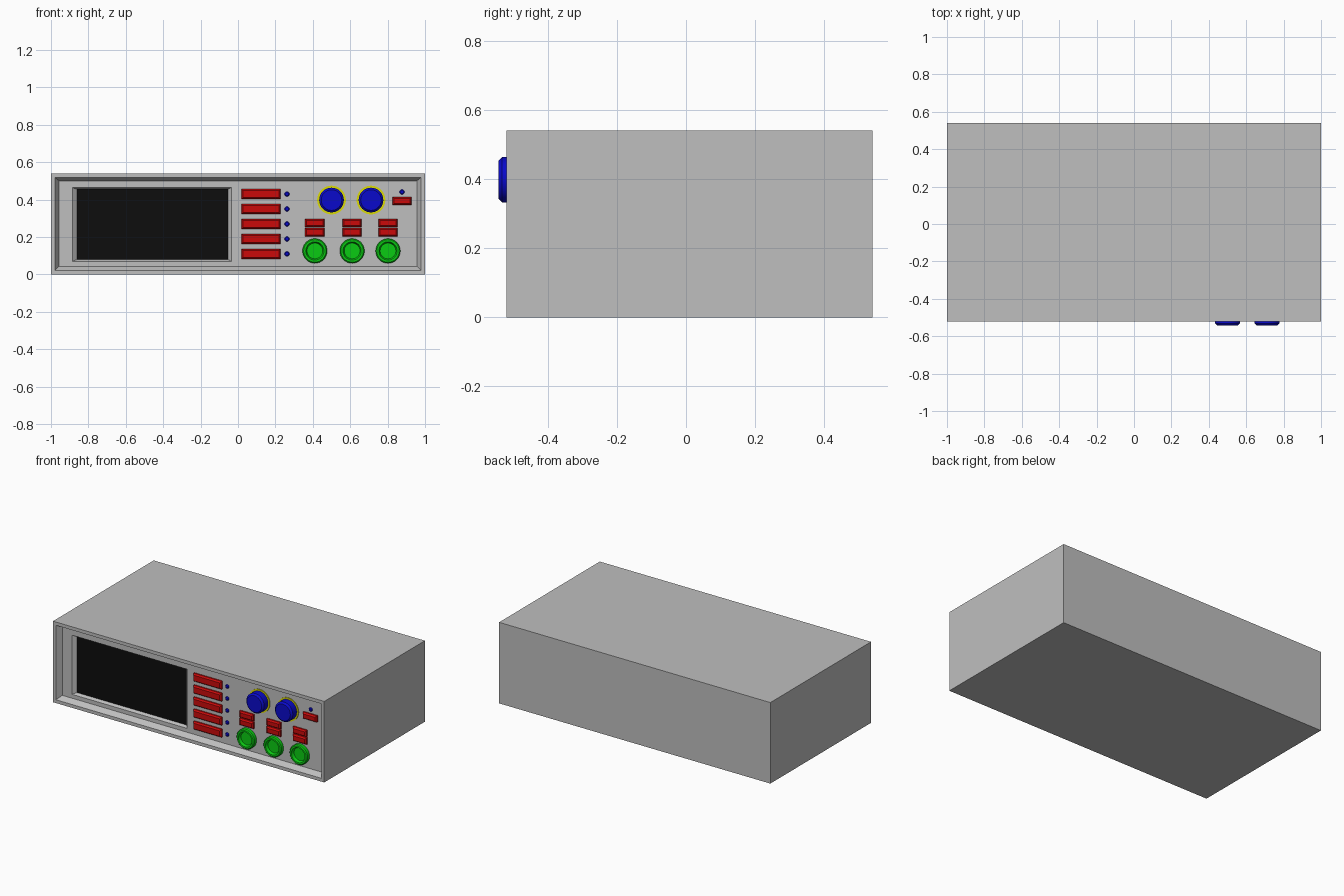
import bpy, bmesh
from math import cos, sin, pi, radians

if "Cube" in bpy.data.objects:
    bpy.data.objects.remove(bpy.data.objects["Cube"])


def material(name, colour):
    m = bpy.data.materials.new(name)
    m.use_nodes = True
    m.diffuse_color = (*colour, 1)
    m.node_tree.nodes["Principled BSDF"].inputs["Base Color"].default_value = (*colour, 1)
    return m


GREY = material("light grey", (0.52, 0.52, 0.52))
BLACK = material("screen black", (0.004, 0.004, 0.004))
RED = material("button red", (0.6, 0.003, 0.003))
BLUE = material("knob blue", (0.003, 0.003, 0.6))
GREEN = material("socket green", (0.003, 0.6, 0.006))
YELLOW = material("ring yellow", (0.7, 0.7, 0.003))


def loft(name, rings, mats, smooth=False):
    """Join a run of matching rings with quads and cap both ends."""
    bm = bmesh.new()
    loops = [[bm.verts.new(p) for p in ring] for ring in rings]
    bm.faces.new(loops[0])
    for a, b in zip(loops, loops[1:]):
        for i in range(len(a)):
            j = (i + 1) % len(a)
            bm.faces.new((a[i], a[j], b[j], b[i]))
    end = bm.faces.new(loops[-1])
    end.material_index = len(mats) - 1
    bmesh.ops.recalc_face_normals(bm, faces=bm.faces)
    me = bpy.data.meshes.new(name)
    bm.to_mesh(me)
    bm.free()
    for m in mats:
        me.materials.append(m)
    ob = bpy.data.objects.new(name, me)
    bpy.context.collection.objects.link(ob)
    if smooth:
        bpy.ops.object.select_all(action='DESELECT')
        ob.select_set(True)
        bpy.context.view_layer.objects.active = ob
        bpy.ops.object.shade_smooth_by_angle(angle=radians(30))
    return ob


def rect(x0, x1, z0, z1, y):
    return [(x0, y, z0), (x1, y, z0), (x1, y, z1), (x0, y, z1)]


def circle(x, z, r, y, n=32):
    return [(x + r * cos(2 * pi * i / n), y, z + r * sin(2 * pi * i / n)) for i in range(n)]


FRONT, BACK, PANEL = -0.52, 0.54, -0.485


def button(name, x, z, w, h):
    """Red key with a chamfered front."""
    def ring(inset, y):
        dx, dz = w / 2 - inset, h / 2 - inset
        return rect(x - dx, x + dx, z - dz, z + dz, y)
    loft(name, [ring(0, PANEL + 0.003), ring(0, PANEL - 0.01), ring(0.008, PANEL - 0.02)], [RED])


def turned(name, x, z, profile, mat):
    """Round part from (radius, height above panel) pairs."""
    loft(name, [circle(x, z, r, PANEL - h) for r, h in profile], [mat], True)


# Case with sloped front recess and sunken screen
loft("case", [
    rect(-1, 1, 0, 0.54, BACK),
    rect(-1, 1, 0, 0.54, FRONT),
    rect(-0.978, 0.978, 0.022, 0.518, FRONT),
    rect(-0.956, 0.956, 0.044, 0.5, PANEL),
    rect(-0.885, -0.035, 0.07, 0.464, PANEL),
    rect(-0.861, -0.054, 0.08, 0.456, PANEL + 0.02),
], [GREY, BLACK])

# Menu keys beside the screen, each with an indicator lamp
LAMP = [(0.013, -0.003), (0.013, 0.004), (0.008, 0.008)]
for i in range(5):
    z = 0.11 + 0.08 * i
    button(f"menu_key_{i + 1}", 0.123, z, 0.208, 0.053)
    turned(f"menu_lamp_{i + 1}", 0.262, z, LAMP, BLUE)

# Power key and lamp
button("power_key", 0.877, 0.393, 0.102, 0.043)
turned("power_lamp", 0.877, 0.441, LAMP, BLUE)

# Dials with coloured collars
for i, x in enumerate((0.5, 0.711)):
    turned(f"dial_collar_{i + 1}", x, 0.398, [(0.077, -0.003), (0.077, 0.005)], YELLOW)
    turned(f"dial_{i + 1}", x, 0.398, [(0.066, 0), (0.066, 0.047), (0.055, 0.058)], BLUE)

# Channel columns: two keys above a hollow socket
SOCKET = [(0.066, -0.003), (0.066, 0.022), (0.06, 0.028), (0.049, 0.028), (0.042, 0.01)]
for i, x in enumerate((0.411, 0.61, 0.802)):
    button(f"channel_key_upper_{i + 1}", x, 0.276, 0.103, 0.043)
    button(f"channel_key_lower_{i + 1}", x, 0.226, 0.103, 0.045)
    turned(f"socket_{i + 1}", x, 0.126, SOCKET, GREEN)
